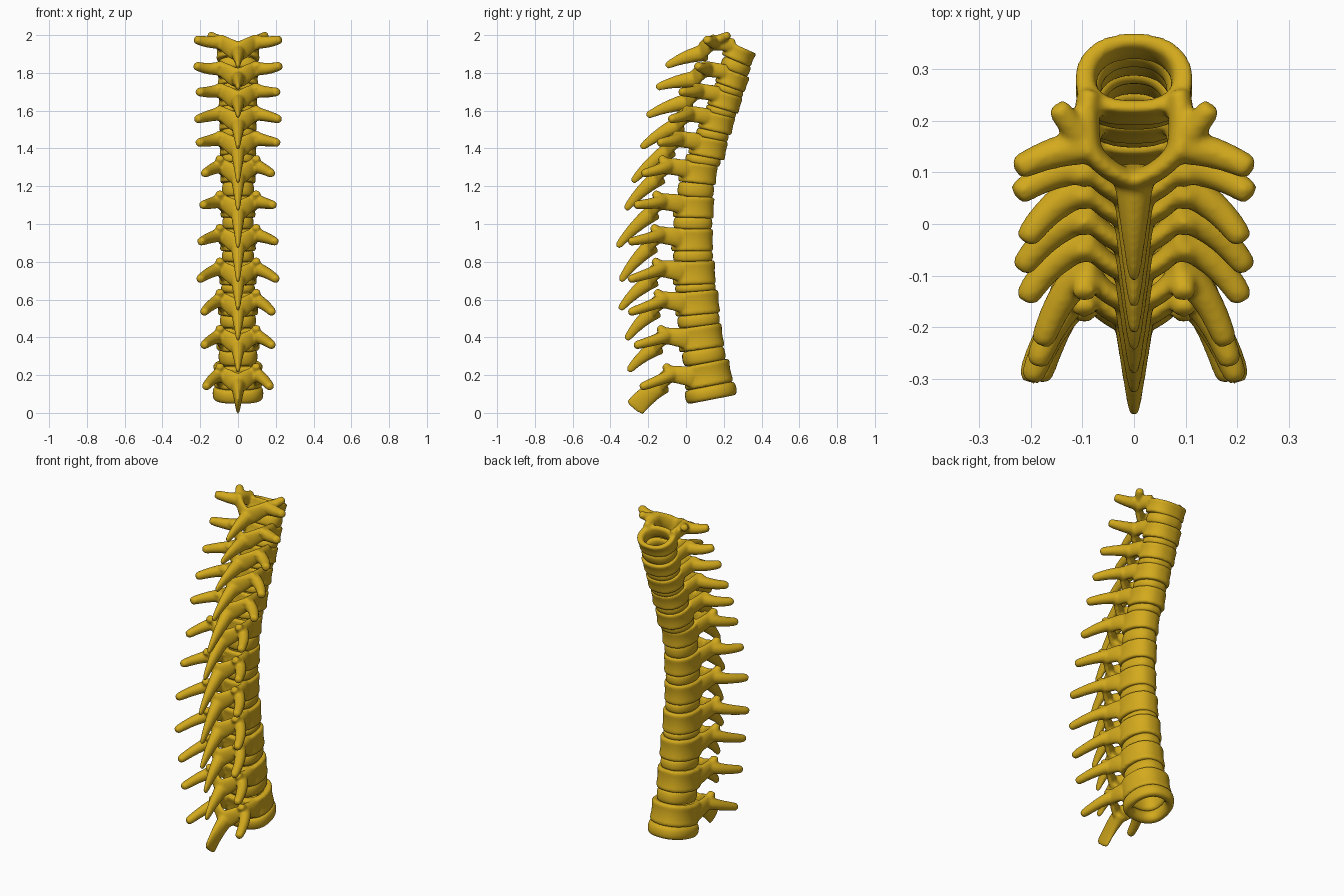
import bpy, bmesh, math
from mathutils import Vector as V

if "Cube" in bpy.data.objects:
    bpy.data.objects.remove(bpy.data.objects["Cube"])

# Per vertebra, top to bottom: body front y, z, tilt, depth, half width,
# transverse tip x, y, z, spinous tip y, z
ROWS = [
    (.357, 1.865, -24, .17, .115, .228, .105, 1.98, -.108, 1.833),
    (.325, 1.735, -20, .17, .108, .228, .055, 1.84, -.16, 1.72),
    (.29, 1.625, -17, .175, .104, .212, -.035, 1.70, -.21, 1.57),
    (.252, 1.515, -13, .185, .10, .22, -.09, 1.553, -.24, 1.40),
    (.215, 1.385, -11, .20, .098, .212, -.15, 1.43, -.285, 1.22),
    (.165, 1.258, -6, .205, .095, .18, -.235, 1.265, -.322, 1.073),
    (.15, 1.085, -2, .22, .093, .19, -.275, 1.10, -.365, .875),
    (.145, .915, 0, .225, .095, .20, -.305, .905, -.348, .695),
    (.157, .745, 2, .23, .10, .205, -.305, .705, -.352, .545),
    (.177, .592, 5, .24, .107, .183, -.305, .53, -.317, .385),
    (.197, .415, 8, .245, .115, .183, -.275, .355, -.307, .218),
    (.24, .228, 11, .26, .13, .172, -.243, .135, -.276, .02),
]

gold = bpy.data.materials.new("gold")
gold.diffuse_color = (.65, .40, .012, 1)
gold.use_nodes = True
gold.node_tree.nodes["Principled BSDF"].inputs["Base Color"].default_value = gold.diffuse_color


def finish(bm, name):
    bmesh.ops.recalc_face_normals(bm, faces=bm.faces)
    for f in bm.faces:
        f.smooth = True
    me = bpy.data.meshes.new(name)
    bm.to_mesh(me)
    bm.free()
    ob = bpy.data.objects.new(name, me)
    me.materials.append(gold)
    bpy.context.collection.objects.link(ob)
    return ob


def bridge(bm, loops, closed):
    n = len(loops[0])
    for i in range(len(loops) if closed else len(loops) - 1):
        a, b = loops[i], loops[(i + 1) % len(loops)]
        for k in range(n):
            bm.faces.new((a[k], a[(k + 1) % n], b[(k + 1) % n], b[k]))


def ring(bm, c, tilt, hw, hd, h, profile):
    """Tilted hollow oval, wider at the rear; profile holds (radius scale, height fraction)."""
    t = math.radians(tilt)
    fwd, up = V((0, math.cos(t), math.sin(t))), V((0, -math.sin(t), math.cos(t)))
    loops = []
    for s, z in profile:
        loop = []
        for k in range(40):
            a = math.tau * k / 40
            ca, sa = math.cos(a), math.sin(a)
            x = hw * s * math.copysign(abs(ca) ** .82, ca) * (1 - .1 * sa)
            y = hd * s * math.copysign(abs(sa) ** .9, sa)
            loop.append(bm.verts.new(c + V((x, 0, 0)) + fwd * y + up * (z * h)))
        loops.append(loop)
    bridge(bm, loops, True)


def tube(bm, p0, p1, p2, r0, r1, n=8):
    """Tapered oval tube along a quadratic curve; r = (half width, half height)."""
    loops = []
    stops = [(0, .6)] + [(i / n, 1) for i in range(n)] + [(.96, .93), (1, .6)]
    for t, s in stops:
        p = p0 * (1 - t) ** 2 + p1 * 2 * t * (1 - t) + p2 * t * t
        d = ((p1 - p0) * (1 - t) + (p2 - p1) * t).normalized()
        side = d.cross(V((0, 0, 1))).normalized()
        up = side.cross(d)
        w = (r0[0] * (1 - t) + r1[0] * t) * s
        h = (r0[1] * (1 - t) + r1[1] * t) * s
        if len(loops) == 0:
            p = p - d * .006
        loops.append([bm.verts.new(p + side * w * math.cos(math.tau * k / 12)
                                   + up * h * math.sin(math.tau * k / 12))
                      for k in range(12)])
    bridge(bm, loops, False)
    bm.faces.new(loops[0])
    bm.faces.new(loops[-1])


BODY = [(.95, .5), (1, .4), (.97, .2), (.96, 0), (.97, -.2), (1, -.4), (.95, -.5),
        (.75, -.5), (.66, -.4), (.62, 0), (.66, .4), (.75, .5)]
DISC = [(.88, .5), (.97, .36), (1, 0), (.97, -.36), (.88, -.5), (.68, -.5), (.58, 0), (.68, .5)]

centres = []
for i, (fy, fz, tilt, d, hw, tx, ty, tz, sy, sz) in enumerate(ROWS):
    t = math.radians(tilt)
    back = V((0, fy - d * math.cos(t), fz - d * math.sin(t)))
    c = (back + V((0, fy, fz))) / 2
    h = .08 + .045 * min(i / 8, 1)
    centres.append((c, h))
    bm = bmesh.new()
    # vertebral body
    ring(bm, c, tilt, hw, d / 2, h, BODY)
    lam = back + V((0, -.10, -.025))
    last = i == 11
    for m in (-1, 1):
        j = back + V((m * .088, -.05, .03))
        # pedicle
        ped = back + V((m * hw * .75, .05, .012))
        tube(bm, ped, (ped + j) / 2 + V((m * .01, 0, 0)), j + V((0, -.03, 0)),
             (.024, h * .46), (.028, .044))
        # lamina
        tube(bm, j, j + V((-m * .02, -.045, -.015)), lam + V((0, -.02, 0)), (.022, .04), (.02, .055))
        # transverse process
        tip = V((m * tx, ty, tz))
        ctrl = V((m * (.088 + (tx - .088) * .6), j.y * .75 + ty * .25, j.z * .8 + tz * .2 - .01))
        tube(bm, j, ctrl, tip, (.036, .038), (.024, .023))
        # superior facet
        if i == 0:
            top = V((m * .15, .23, 2.003))
        else:
            k = .025 if i < 5 else .042
            top = j + V((m * .008, -k - .01, k + .004))
        tube(bm, j, (j + top) / 2 + V((m * .005, 0, 0)), top, (.03, .032), (.022, .02))
    # spinous process
    end = V((0, sy, sz))
    mid = (lam + end) / 2 + V((0, -.014, .016))
    tube(bm, lam + V((0, .005, 0)), mid, end, (.042, .048), (.010, .058 if last else .019), 12)
    ob = finish(bm, f"vertebra_{i + 1}")
    rm = ob.modifiers.new("fuse", 'REMESH')
    rm.mode = 'VOXEL'
    rm.voxel_size = .0072
    rm.use_smooth_shade = True
    sm = ob.modifiers.new("soften", 'SMOOTH')
    sm.factor = .5
    sm.iterations = 8

# Discs below each vertebra
for i, (c, h) in enumerate(centres):
    tilt, hw, d = ROWS[i][2], ROWS[i][4], ROWS[i][3]
    t = math.radians(tilt)
    if i < 11:
        c2, h2 = centres[i + 1]
        p = (c + c2) / 2 + V((0, 0, (h2 - h) / 4))
        tilt = (tilt + ROWS[i + 1][2]) / 2
        thick = max(.04, (c - c2).length - (h + h2) / 2 + .006)
        hw, d = hw * .9, d * .95
    else:
        p = c - V((0, -math.sin(t), math.cos(t))) * (h / 2 + .036)
        thick, hw, d = .075, .135, .28
    bm = bmesh.new()
    ring(bm, p, tilt, hw, d / 2, thick, DISC)
    ob = finish(bm, f"disc_{i + 1}")
    sub = ob.modifiers.new("round", 'SUBSURF')
    sub.levels = sub.render_levels = 1
